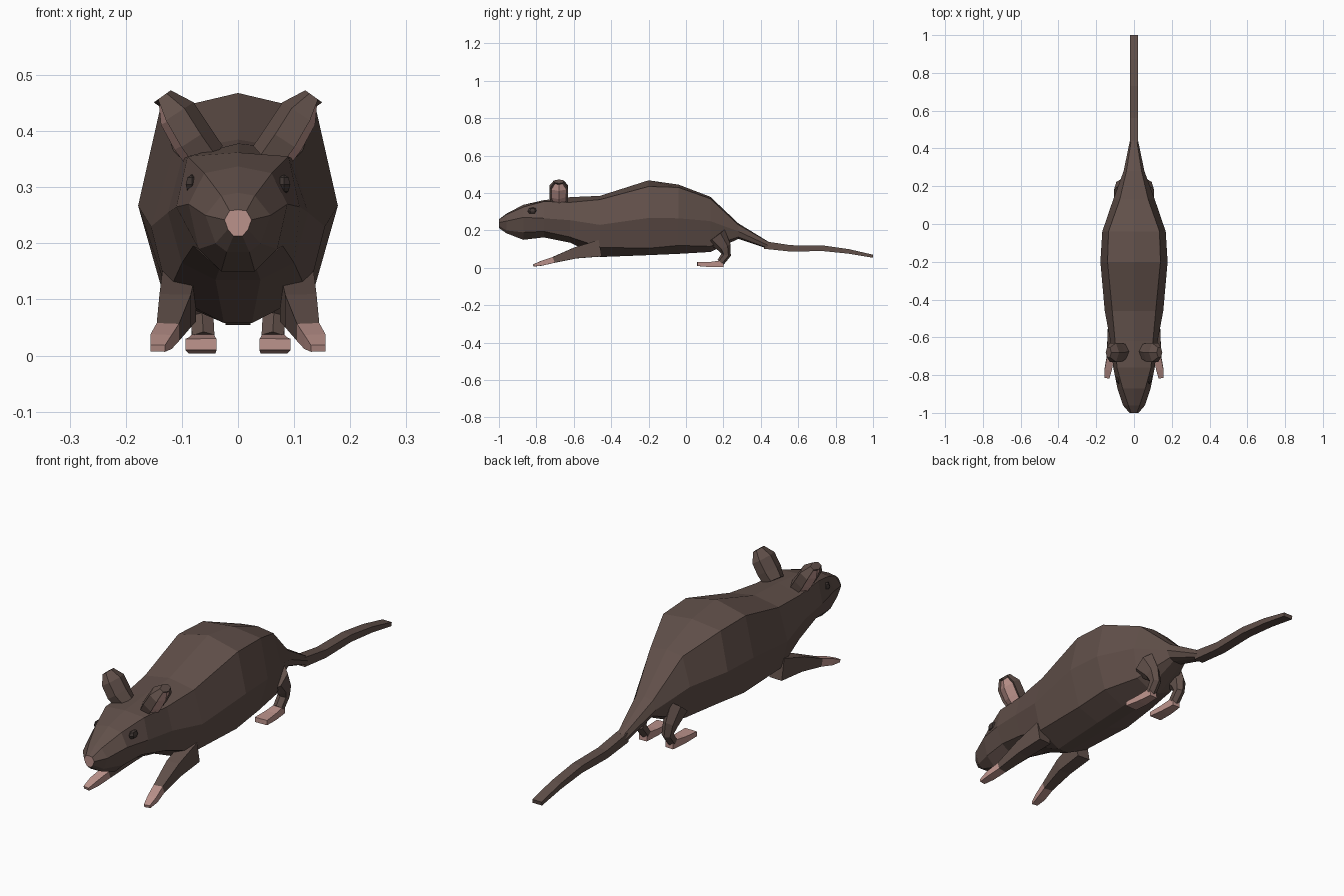
import bpy, bmesh, math
from mathutils import Vector as V

if "Cube" in bpy.data.objects:
    bpy.data.objects.remove(bpy.data.objects["Cube"])


def mat(name, rgb):
    m = bpy.data.materials.new(name)
    m.diffuse_color = (*rgb, 1)
    m.use_nodes = True
    m.node_tree.nodes["Principled BSDF"].inputs["Base Color"].default_value = m.diffuse_color
    return m


fur = mat("brown fur", (0.12, 0.08, 0.068))
pink = mat("pink skin", (0.50, 0.29, 0.26))
dark = mat("dark eye", (0.055, 0.04, 0.036))


def finish(bm, name, mats, rule=None, mirror=False):
    bmesh.ops.recalc_face_normals(bm, faces=bm.faces)
    bm.normal_update()
    if rule:
        for f in bm.faces:
            if rule(f.calc_center_median(), f.normal):
                f.material_index = 1
    me = bpy.data.meshes.new(name)
    bm.to_mesh(me)
    bm.free()
    for m in mats:
        me.materials.append(m)
    ob = bpy.data.objects.new(name, me)
    bpy.context.collection.objects.link(ob)
    if mirror:
        ob.modifiers.new("mirror", 'MIRROR').use_mirror_merge = False
    return ob


def loft(rings):
    """Skin closed rings of equal size and cap both ends."""
    bm = bmesh.new()
    vs = [[bm.verts.new(p) for p in r] for r in rings]
    n = len(vs[0])
    for a, b in zip(vs, vs[1:]):
        for i in range(n):
            j = (i + 1) % n
            bm.faces.new((a[i], a[j], b[j], b[i]))
    bm.faces.new(vs[0])
    bm.faces.new(vs[-1])
    return bm


def tube(path, side, n):
    """path points: x, y, z, half size along side, half size across."""
    pts = [V(p[:3]) for p in path]
    rings = []
    k = 1 / math.cos(math.pi / n)
    for i, p in enumerate(path):
        t = (pts[min(i + 1, len(pts) - 1)] - pts[max(i - 1, 0)]).normalized()
        v = t.cross(V(side)).normalized()
        u = v.cross(t)
        ring = []
        for s in range(n):
            a = math.tau * (s + 0.5) / n
            ring.append(pts[i] + u * p[3] * k * math.cos(a) + v * p[4] * k * math.sin(a))
        rings.append(ring)
    return loft(rings)


# Body and head: y, top z, then (x, z) of shoulder, side, lower side, belly
sections = [
    (-1.0, .26, .015, .258, .024, .242, .018, .225, .008, .213),
    (-.96, .29, .03, .285, .058, .25, .04, .20, .02, .185),
    (-.87, .337, .06, .325, .088, .27, .07, .19, .03, .15),
    (-.76, .362, .09, .355, .11, .265, .08, .195, .03, .163),
    (-.62, .378, .10, .35, .125, .255, .10, .165, .04, .135),
    (-.46, .385, .115, .365, .155, .23, .125, .11, .025, .058),
    (-.2, .468, .14, .435, .178, .267, .132, .105, .03, .068),
    (-.04, .445, .135, .43, .168, .265, .125, .12, .03, .075),
    (.13, .38, .075, .37, .11, .25, .09, .115, .03, .085),
    (.28, .238, .04, .23, .055, .195, .04, .165, .02, .155),
    (.44, .14, .015, .138, .022, .12, .02, .105, .01, .102),
]
rings = []
for y, top, *r in sections:
    half = [(r[i], r[i + 1]) for i in range(0, 8, 2)]
    rings.append([V((0, y, top))] + [V((x, y, z)) for x, z in half]
                 + [V((-x, y, z)) for x, z in reversed(half)])
finish(loft(rings), "body", [fur, pink], lambda c, n: c.y < -.99)  # pink nose tip

# Tail
finish(tube([(0, .42, .122, .022, .02), (0, .56, .104, .022, .017),
             (0, .73, .105, .022, .015), (0, .87, .088, .022, .012),
             (0, 1.0, .062, .022, .008)], (1, 0, 0), 4), "tail", [fur])

# Front legs with pink paws
finish(tube([(.105, -.46, .105, .03, .045), (.112, -.59, .08, .028, .030),
             (.125, -.71, .042, .020, .016), (.137, -.77, .025, .019, .013),
             (.143, -.815, .013, .013, .006)], (1, 0, 0), 4),
       "front_leg", [fur, pink], lambda c, n: c.y < -.72, True)

# Hind legs
finish(tube([(.075, .16, .17, .03, .05), (.07, .205, .11, .024, .032),
             (.064, .215, .07, .02, .022), (.062, .185, .03, .02, .018)],
            (1, 0, 0), 6), "hind_leg", [fur], None, True)

# Hind feet
finish(tube([(.062, .20, .022, .018, .018), (.064, .13, .018, .024, .014),
             (.066, .06, .02, .028, .010)], (1, 0, 0), 4),
       "hind_foot", [pink], None, True)

# Ears: leaning outward, hollowed on the outer side with a pink lower half
bm = tube([(.06, -.675, .35, .04, .035), (.085, -.68, .385, .05, .036),
           (.112, -.68, .43, .05, .034), (.135, -.68, .462, .026, .016)],
          (0, 1, 0), 6)
bmesh.ops.recalc_face_normals(bm, faces=bm.faces)
bm.normal_update()
outer = [f for f in bm.faces if f.normal.x > .6 and abs(f.normal.y) < .5
         and f.normal.z < .3 and f.calc_center_median().z < .445]
bmesh.ops.inset_region(bm, faces=outer, thickness=.008, depth=-.008)
for f in outer:
    f.material_index = 1
finish(bm, "ear", [fur, pink], None, True)

# Eyes
bm = bmesh.new()
bmesh.ops.create_uvsphere(bm, u_segments=6, v_segments=4, radius=1)
bmesh.ops.scale(bm, verts=bm.verts, vec=(.013, .028, .018))
bmesh.ops.translate(bm, verts=bm.verts, vec=(.082, -.82, .305))
finish(bm, "eye", [dark], None, True)
